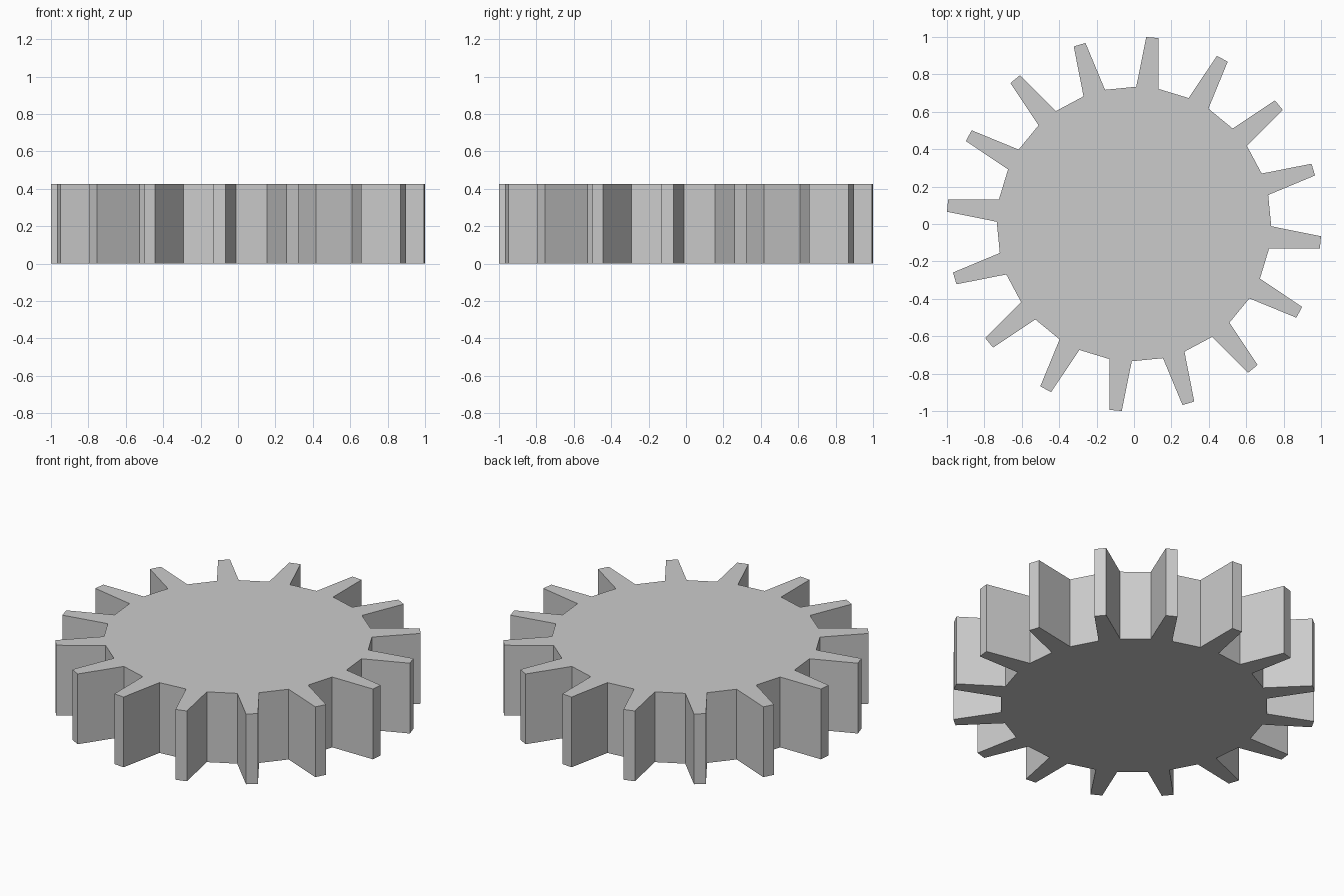
import bpy, bmesh
from math import cos, sin, radians

if "Cube" in bpy.data.objects:
    bpy.data.objects.remove(bpy.data.objects["Cube"])

TEETH, HEIGHT = 16, 0.425
ROOT_R, TIP_R = 0.734, 1.00215
PITCH = 360 / TEETH
OFFSET = -PITCH / 4  # angle of the first tooth's centre line

# One tooth: (radius, angle from the tooth centre)
tooth = [(ROOT_R, -4.6875), (TIP_R, -1.875), (TIP_R, 1.875), (ROOT_R, 4.6875)]

# Gear outline, repeated around the axis and extruded upwards
bm = bmesh.new()
outline = []
for i in range(TEETH):
    for r, da in tooth:
        a = radians(OFFSET + i * PITCH + da)
        outline.append(bm.verts.new((r * cos(a), r * sin(a), 0)))
base = bm.faces.new(outline)
ext = bmesh.ops.extrude_face_region(bm, geom=[base], use_keep_orig=True)
top = [v for v in ext["geom"] if isinstance(v, bmesh.types.BMVert)]
bmesh.ops.translate(bm, verts=top, vec=(0, 0, HEIGHT))
bmesh.ops.recalc_face_normals(bm, faces=bm.faces[:])

mesh = bpy.data.meshes.new("gear_wheel")
bm.to_mesh(mesh)
bm.free()
gear = bpy.data.objects.new("gear_wheel", mesh)
bpy.context.collection.objects.link(gear)
